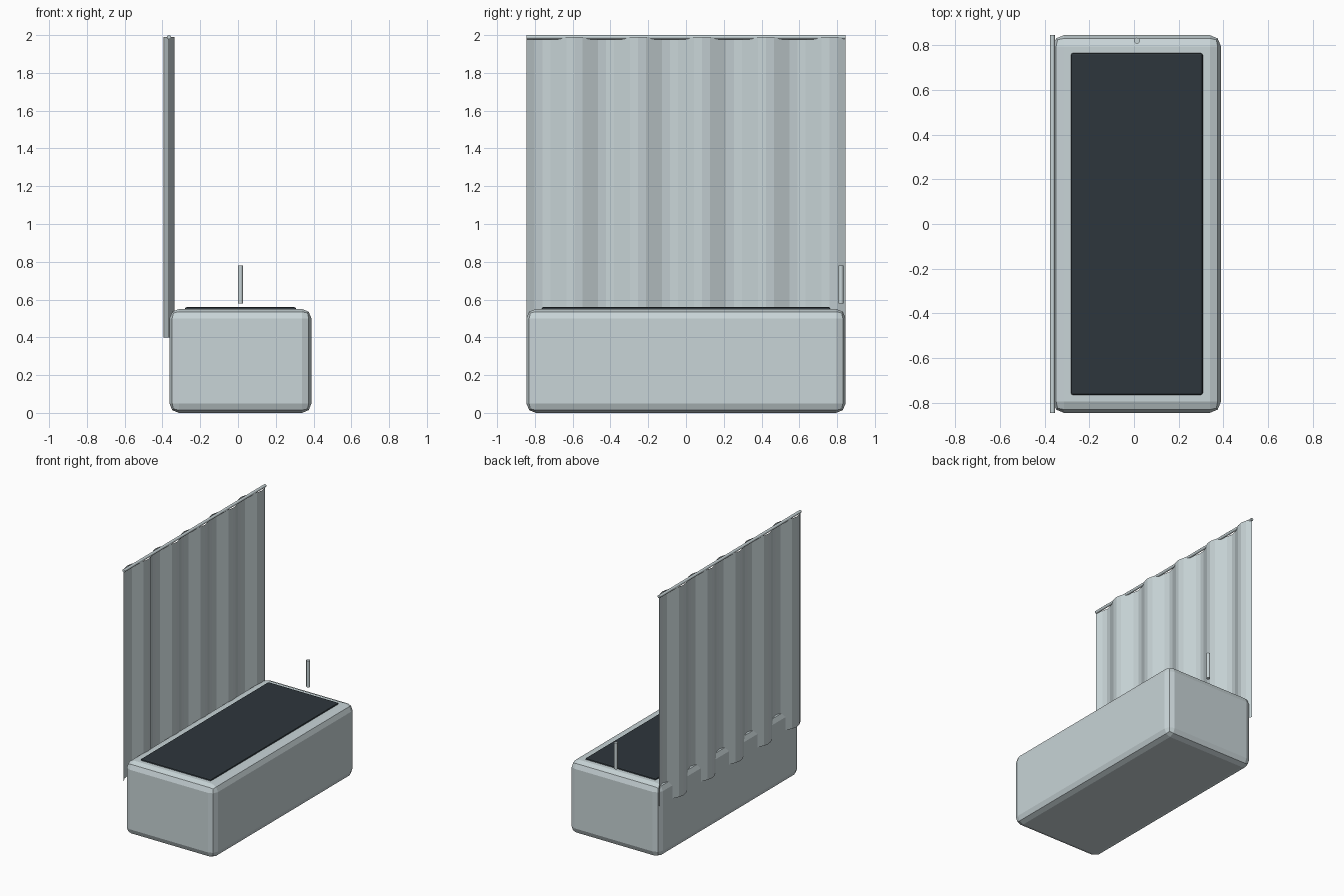
import bpy, bmesh, math
from mathutils import Matrix

cube = bpy.data.objects.get("Cube")
if cube:
    bpy.data.objects.remove(cube, do_unlink=True)


def material(name, rgb):
    m = bpy.data.materials.new(name)
    m.use_nodes = True
    m.diffuse_color = (*rgb, 1)
    m.node_tree.nodes["Principled BSDF"].inputs["Base Color"].default_value = (*rgb, 1)
    return m


pale = material("pale grey", (0.58, 0.66, 0.68))
dark = material("dark slate", (0.027, 0.037, 0.045))


def finish(name, bm, mat, smooth=False):
    mesh = bpy.data.meshes.new(name)
    bmesh.ops.recalc_face_normals(bm, faces=bm.faces)
    bm.to_mesh(mesh)
    bm.free()
    mesh.materials.append(mat)
    ob = bpy.data.objects.new(name, mesh)
    bpy.context.collection.objects.link(ob)
    if smooth:
        bpy.ops.object.select_all(action="DESELECT")
        bpy.context.view_layer.objects.active = ob
        ob.select_set(True)
        bpy.ops.object.shade_smooth_by_angle(angle=math.radians(50))
    return ob


def rounded_box(name, center, size, radius, segments, mat):
    bm = bmesh.new()
    bmesh.ops.create_cube(bm, size=1, matrix=Matrix.Translation(center) @ Matrix.Diagonal((*size, 1)))
    bmesh.ops.bevel(bm, geom=bm.edges[:], offset=radius, segments=segments,
                    profile=0.5, affect="EDGES")
    return finish(name, bm, mat)


def cylinder(name, center, radius, length, mat, rotation=Matrix.Identity(4)):
    bm = bmesh.new()
    bmesh.ops.create_cone(bm, cap_ends=True, segments=12, radius1=radius, radius2=radius,
                          depth=length, matrix=Matrix.Translation(center) @ rotation)
    return finish(name, bm, mat, smooth=True)


# Tub body and the dark panel set in its top
MID = 0.013
HALF = 0.845
rounded_box("tub", (MID, 0, 0.275), (0.752, 2 * HALF, 0.55), 0.05, 2, pale)
rounded_box("basin_panel", (MID, 0, 0.51), (0.59, 1.53, 0.1), 0.01, 2, dark)

# Upright tap pipe at the back end
cylinder("tap", (MID, 0.82, 0.68), 0.0135, 0.2, pale)

# Curtain rod and pleated curtain on the side
SIDE = -0.365
cylinder("curtain_rod", (SIDE, 0, 1.989), 0.011, 2 * HALF, pale, Matrix.Rotation(math.pi / 2, 4, "X"))

FOLDS, STEPS = 5, 40
bm = bmesh.new()
previous = None
for i in range(STEPS + 1):
    t = i / STEPS
    x = SIDE - 0.029 * math.sin(2 * math.pi * FOLDS * t)
    y = HALF * (2 * t - 1)
    pair = [bm.verts.new((x, y, z)) for z in (0.4, 1.99)]
    if previous:
        bm.faces.new((previous[0], pair[0], pair[1], previous[1]))
    previous = pair
finish("curtain", bm, pale)
